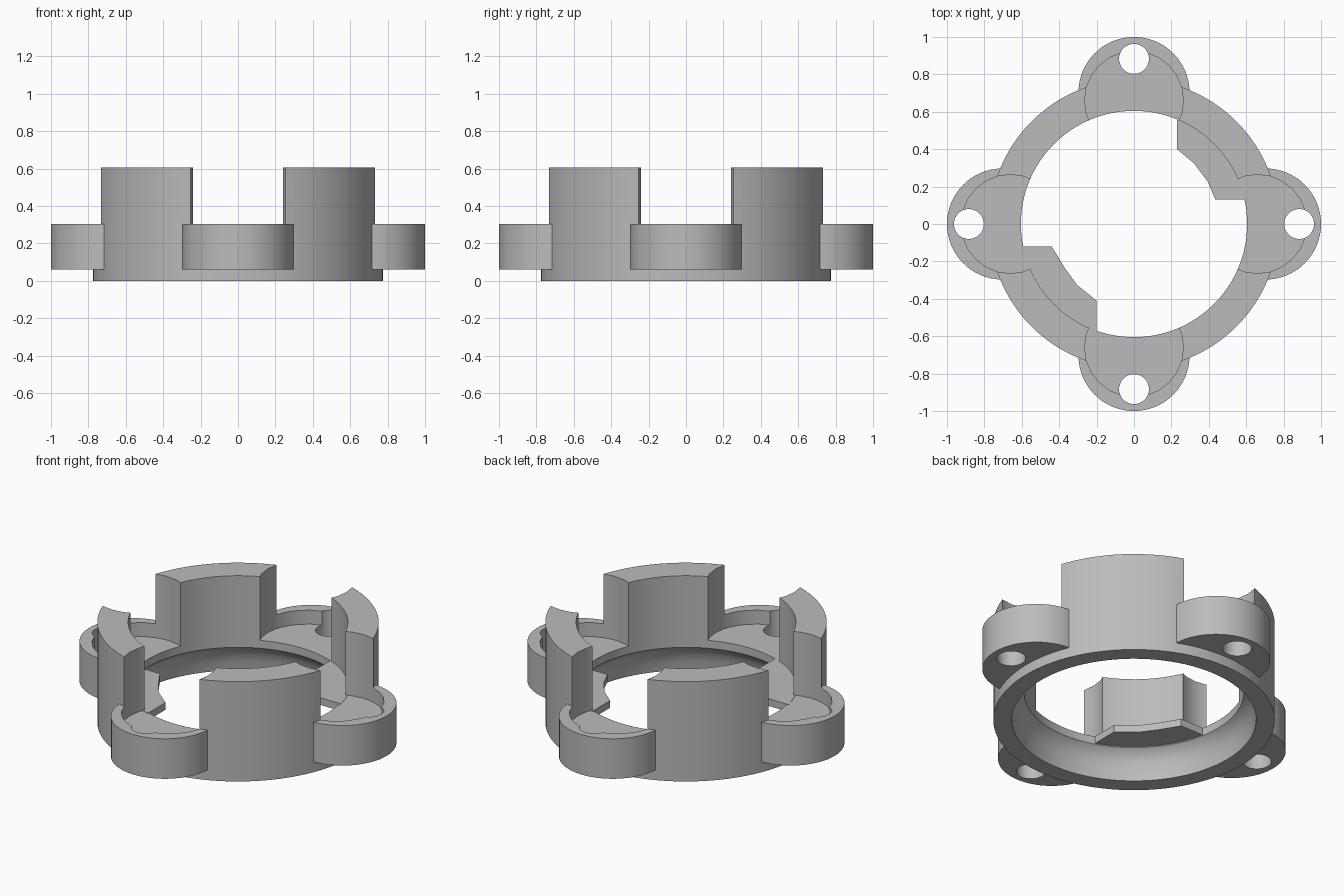
import bpy, bmesh, math
from mathutils import Matrix

cube = bpy.data.objects.get("Cube")
if cube:
    bpy.data.objects.remove(cube, do_unlink=True)

grey = bpy.data.materials.new("neutral grey")
grey.use_nodes = True
colour = (0.5, 0.5, 0.5, 1)
grey.diffuse_color = colour
grey.node_tree.nodes["Principled BSDF"].inputs["Base Color"].default_value = colour

RING, BORE, TOP, FLOOR = 0.775, 0.605, 0.607, 0.22
LOBE_BOTTOM, LOBE_TOP = 0.062, 0.305


def finish(name, bm):
    bmesh.ops.recalc_face_normals(bm, faces=bm.faces)
    mesh = bpy.data.meshes.new(name)
    bm.to_mesh(mesh)
    bm.free()
    mesh.materials.append(grey)
    obj = bpy.data.objects.new(name, mesh)
    bpy.context.collection.objects.link(obj)
    return obj


def cylinder(name, radius, z0, z1, x=0, y=0, sides=64):
    bm = bmesh.new()
    bmesh.ops.create_cone(bm, cap_ends=True, segments=sides, radius1=radius,
                          radius2=radius, depth=z1 - z0,
                          matrix=Matrix.Translation((x, y, (z0 + z1) / 2)))
    return finish(name, bm)


def lathe(name, profile, sides=96):
    """Solid of revolution; the profile starts and ends away from the axis."""
    bm = bmesh.new()
    rings = []
    for r, z in profile:
        rings.append([bm.verts.new((r * math.cos(a), r * math.sin(a), z))
                      for a in (math.tau * i / sides for i in range(sides))])
    for low, high in zip(rings, rings[1:]):
        for i in range(sides):
            j = (i + 1) % sides
            bm.faces.new((low[i], low[j], high[j], high[i]))
    bm.faces.new(rings[0])
    bm.faces.new(rings[-1])
    return finish(name, bm)


def combine(target, tool, operation):
    tool.hide_render = True
    mod = target.modifiers.new("cut", 'BOOLEAN')
    mod.operation = operation
    mod.solver = 'EXACT'
    mod.object = tool
    bpy.context.view_layer.objects.active = target
    bpy.ops.object.modifier_apply(modifier=mod.name)
    bpy.data.objects.remove(tool, do_unlink=True)


def prism(name, points, z0, z1):
    bm = bmesh.new()
    face = bm.faces.new([bm.verts.new((x, y, z0)) for x, y in points])
    extruded = bmesh.ops.extrude_face_region(bm, geom=[face])["geom"]
    verts = [v for v in extruded if isinstance(v, bmesh.types.BMVert)]
    bmesh.ops.translate(bm, verts=verts, vec=(0, 0, z1 - z0))
    return finish(name, bm)


# Round body with four bolt lobes
body = cylinder("collar_body", RING, 0, TOP, sides=96)
directions = [(1, 0), (0, 1), (-1, 0), (0, -1)]
for dx, dy in directions:
    combine(body, cylinder("lobe", 0.297, LOBE_BOTTOM, LOBE_TOP,
                           dx * 0.703, dy * 0.703), 'UNION')

# Central bore with a curved seat underneath
seat = [(0.673, -0.1), (0.673, 0), (0.667, 0.06), (0.653, 0.11),
        (0.633, 0.148), (BORE, 0.172), (BORE, 0.8)]
combine(body, lathe("bore", seat), 'DIFFERENCE')

# Pockets that split the wall into four towers, and the bolt holes
for dx, dy in directions:
    combine(body, cylinder("pocket", 0.264, FLOOR, 0.8,
                           dx * 0.66, dy * 0.66, 24), 'DIFFERENCE')
    combine(body, cylinder("bolt_hole", 0.08, -0.1, 0.7,
                           dx * 0.883, dy * 0.883, 32), 'DIFFERENCE')

# Two inner ledges on opposite towers
ledges = {
    "back_left_ledge": (1, [(0.23, 0.40), (0.32, 0.325), (0.395, 0.225), (0.435, 0.13)]),
    "front_right_ledge": (-1, [(0.20, 0.41), (0.305, 0.325), (0.37, 0.235), (0.44, 0.12)]),
}
for name, (side, inner) in ledges.items():
    reach = BORE + 0.01
    start = math.asin(inner[-1][1] / reach)
    end = math.acos(inner[0][0] / reach)
    arc = [start + (end - start) * i / 12 for i in range(13)]
    outer = [(reach * math.cos(a), reach * math.sin(a)) for a in arc]
    prism(name, [(side * x, side * y) for x, y in inner + outer], 0.178, FLOOR + 0.002)

# Smooth curved walls, sharp edges
bpy.ops.object.select_all(action='DESELECT')
body.select_set(True)
bpy.context.view_layer.objects.active = body
bpy.ops.object.shade_smooth_by_angle(angle=math.radians(28))
